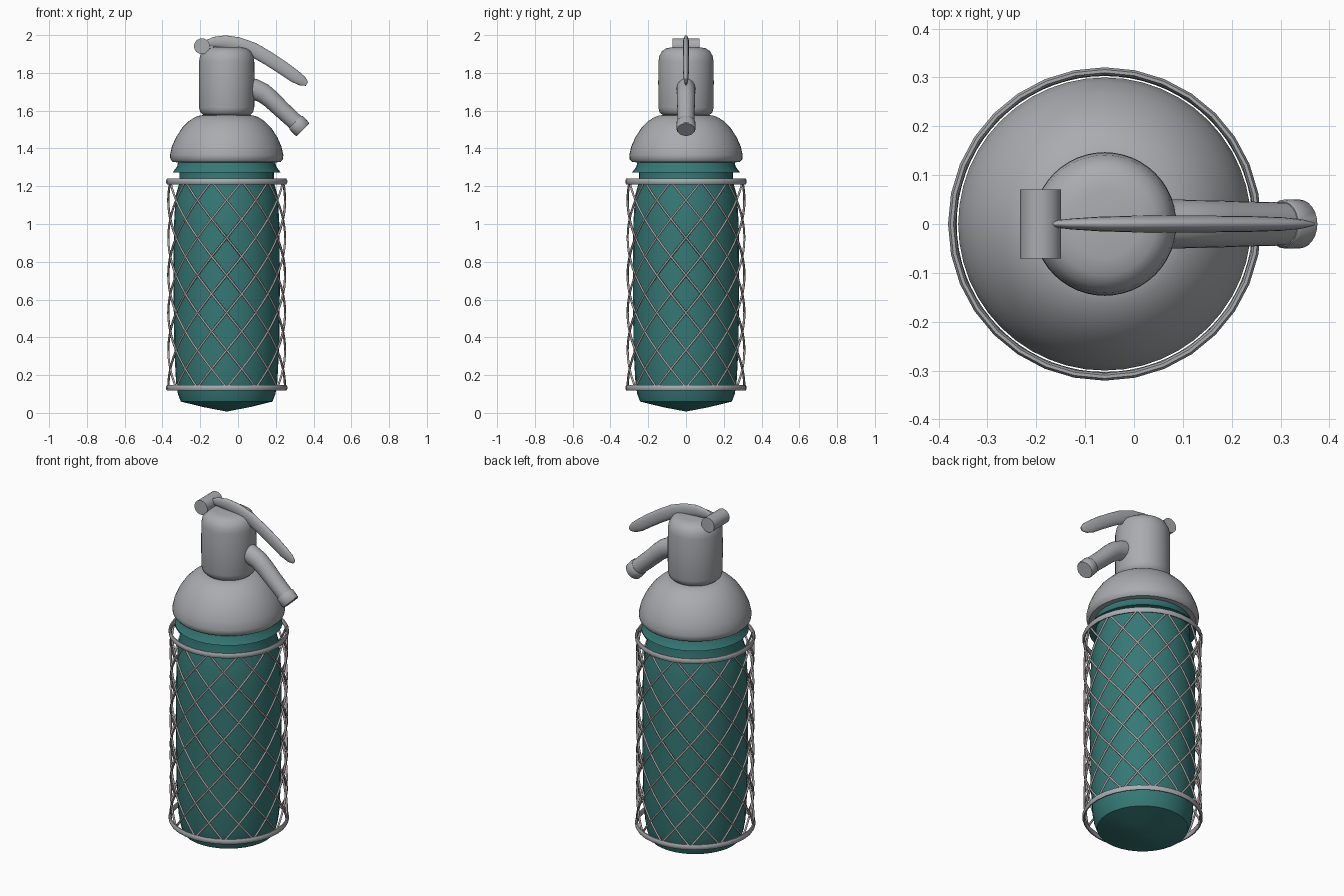
import bpy, bmesh, math
from mathutils import Vector

cube = bpy.data.objects.get("Cube")
if cube:
    bpy.data.objects.remove(cube, do_unlink=True)

AXIS = -0.06  # x of the bottle axis


def material(name, rgb, rough=0.5):
    m = bpy.data.materials.new(name)
    m.use_nodes = True
    m.diffuse_color = (*rgb, 1)
    bsdf = m.node_tree.nodes["Principled BSDF"]
    bsdf.inputs["Base Color"].default_value = (*rgb, 1)
    bsdf.inputs["Roughness"].default_value = rough
    return m


METAL = material("grey metal", (0.40, 0.41, 0.43))
WIRE = material("warm grey wire", (0.38, 0.34, 0.34))
GLASS = material("teal glass", (0.035, 0.19, 0.18))


def finish(name, bm, mat, angle=40):
    bmesh.ops.recalc_face_normals(bm, faces=bm.faces)
    mesh = bpy.data.meshes.new(name)
    bm.to_mesh(mesh)
    bm.free()
    mesh.materials.append(mat)
    ob = bpy.data.objects.new(name, mesh)
    bpy.context.collection.objects.link(ob)
    bpy.ops.object.select_all(action="DESELECT")
    ob.select_set(True)
    bpy.context.view_layer.objects.active = ob
    bpy.ops.object.shade_smooth_by_angle(angle=math.radians(angle))
    return ob


def bridge(bm, loops, closed=False):
    """Skin successive vertex loops, capping open ends."""
    pairs = list(zip(loops, loops[1:])) + ([(loops[-1], loops[0])] if closed else [])
    for a, b in pairs:
        n = len(a)
        for i in range(n):
            j = (i + 1) % n
            bm.faces.new((a[i], a[j], b[j], b[i]))
    if not closed:
        bm.faces.new(loops[0])
        bm.faces.new(loops[-1])


def lathe(name, profile, mat, sides=32, closed=False, angle=40):
    bm = bmesh.new()
    turns = [2 * math.pi * i / sides for i in range(sides)]
    loops = [[bm.verts.new((AXIS + r * math.cos(t), r * math.sin(t), z)) for t in turns]
             for r, z in profile]
    bridge(bm, loops, closed)
    return finish(name, bm, mat, angle)


def tube(bm, path, radii, sides=16, depth=None):
    """Sweep ellipses along a path in the xz plane; depth is the half width in y."""
    pts = [Vector((x, 0, z)) for x, z in path]
    loops = []
    for i, p in enumerate(pts):
        d = (pts[min(i + 1, len(pts) - 1)] - pts[max(i - 1, 0)]).normalized()
        side = Vector((-d.z, 0, d.x))
        w = depth[i] if depth else radii[i]
        loops.append([bm.verts.new(p + side * radii[i] * math.cos(t) + Vector((0, w * math.sin(t), 0)))
                      for t in (2 * math.pi * k / sides for k in range(sides))])
    bridge(bm, loops)


# Glass bottle with a shallow pointed base and a flared lip
lathe("bottle", [(0.005, 0.008), (0.12, 0.03), (0.243, 0.06), (0.258, 0.10), (0.268, 0.16),
                 (0.278, 0.35), (0.282, 0.7), (0.279, 1.0), (0.27, 1.15), (0.25, 1.22),
                 (0.25, 1.272), (0.286, 1.272), (0.262, 1.305), (0.255, 1.34)], GLASS)

# Domed metal collar
lathe("collar_dome", [(0.24, 1.325), (0.285, 1.328), (0.298, 1.343), (0.3, 1.365), (0.29, 1.41),
                      (0.268, 1.46), (0.235, 1.51), (0.2, 1.545), (0.165, 1.567),
                      (0.14, 1.575), (0.1, 1.578)], METAL, 48)

# Valve head
lathe("valve_head", [(0.1, 1.57), (0.125, 1.578), (0.14, 1.592), (0.146, 1.615), (0.147, 1.75),
                     (0.146, 1.86), (0.141, 1.89), (0.127, 1.915), (0.105, 1.93),
                     (0.07, 1.936), (0.004, 1.938)], METAL, 48)

# Basket rims
for label, z in (("bottom", 0.133), ("top", 1.225)):
    section = [(0.313 + 0.0085 * math.cos(t), z + 0.016 * math.sin(t))
               for t in (math.pi / 8 + math.pi * k / 4 for k in range(8))]
    lathe(label + "_rim", section, METAL, 32, closed=True, angle=60)

# Crossed wire basket, spiralling both ways
WIRES, STEPS, LOW, HIGH, R = 12, 33, 0.133, 1.225, 0.309
curve = bpy.data.curves.new("wire_basket", "CURVE")
curve.dimensions = "3D"
curve.bevel_depth = 0.006
curve.bevel_resolution = 1
sweep = 11 * math.pi / WIRES
for way in (1, -1):
    for k in range(WIRES):
        spline = curve.splines.new("POLY")
        spline.points.add(STEPS)
        for i, pt in enumerate(spline.points):
            f = i / STEPS
            t = 2 * math.pi * k / WIRES + way * sweep * f
            pt.co = (AXIS + R * math.cos(t), R * math.sin(t), LOW + (HIGH - LOW) * f, 1)
curve.materials.append(WIRE)
bpy.context.collection.objects.link(bpy.data.objects.new("wire_basket", curve))

# Hinge pin across the back of the head
bm = bmesh.new()
ends = [[bm.verts.new((-0.191 + 0.042 * math.cos(t), y, 1.941 + 0.042 * math.sin(t)))
         for t in (2 * math.pi * k / 24 for k in range(24))] for y in (-0.071, 0.071)]
bridge(bm, ends)
finish("hinge_pin", bm, METAL)

# Curved thin lever
bm = bmesh.new()
tube(bm, [(-0.18, 1.955), (-0.13, 1.964), (-0.07, 1.965), (0, 1.952), (0.08, 1.923),
          (0.16, 1.877), (0.24, 1.825), (0.3, 1.782), (0.34, 1.757), (0.365, 1.742)],
     [0.012, 0.026, 0.034, 0.037, 0.038, 0.037, 0.036, 0.034, 0.027, 0.012],
     depth=[0.005, 0.011, 0.015, 0.017, 0.017, 0.017, 0.016, 0.014, 0.01, 0.004])
finish("lever", bm, METAL, 60)

# Bent spout and its tip
bm = bmesh.new()
tube(bm, [(0.04, 1.722), (0.09, 1.712), (0.135, 1.692), (0.175, 1.66), (0.23, 1.607), (0.312, 1.532)],
     [0.058, 0.055, 0.052, 0.049, 0.046, 0.044], 24,
     [0.05, 0.05, 0.049, 0.048, 0.046, 0.044])
finish("spout", bm, METAL)
bm = bmesh.new()
tube(bm, [(0.304, 1.54), (0.308, 1.536), (0.339, 1.503), (0.343, 1.499)],
     [0.046, 0.05, 0.05, 0.046], 24)
finish("spout_tip", bm, METAL)
